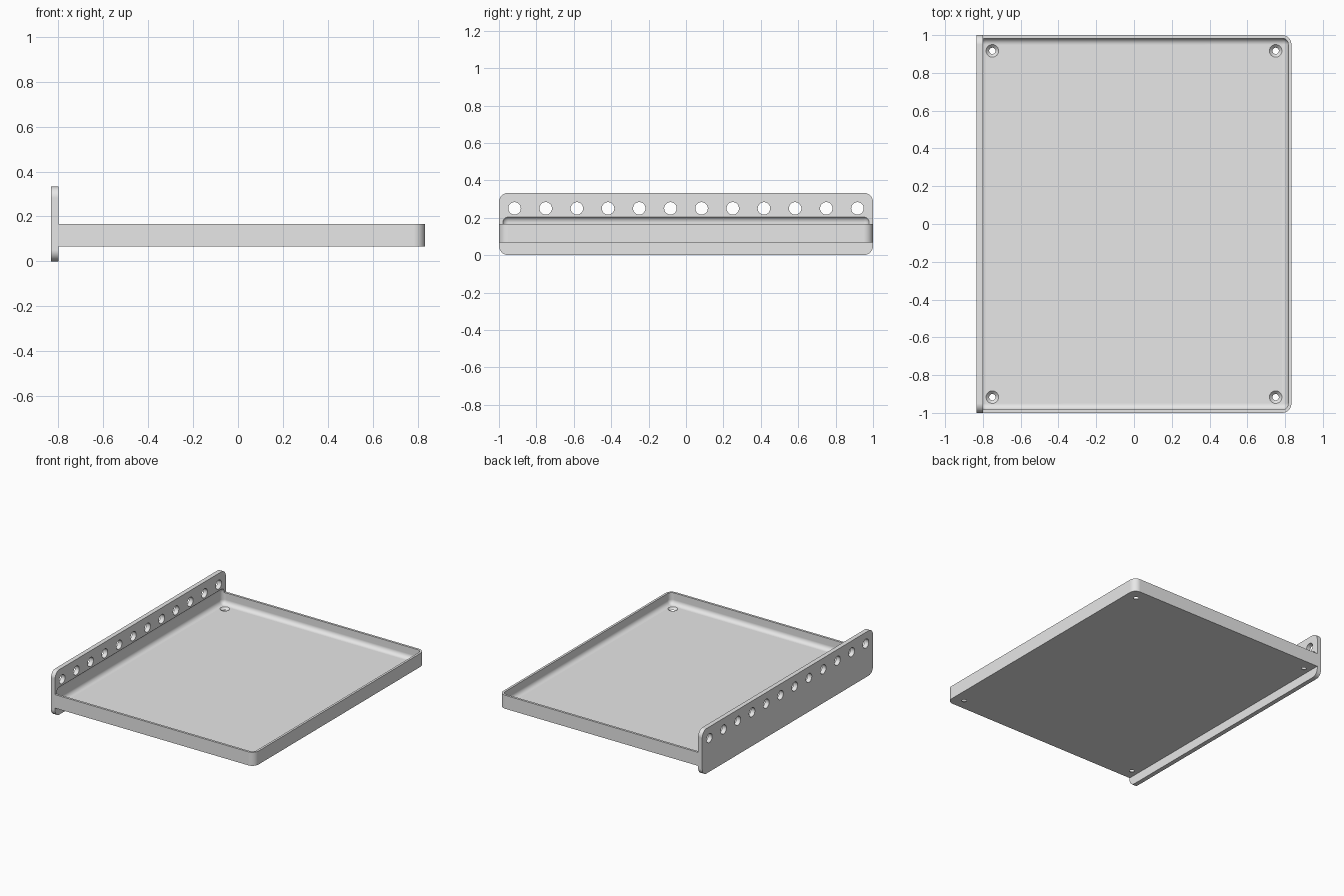
import bpy, bmesh, math
from mathutils import Matrix

cube = bpy.data.objects.get("Cube")
if cube:
    bpy.data.objects.remove(cube, do_unlink=True)

grey = bpy.data.materials.new("plain grey")
grey.use_nodes = True
grey.diffuse_color = (0.8, 0.8, 0.8, 1)
grey.node_tree.nodes["Principled BSDF"].inputs["Base Color"].default_value = grey.diffuse_color

UNIT = 1 / 120          # one millimetre of the part
WALL = 2 * UNIT
HALF_X, HALF_Y = 100 * UNIT, 1.0
TRAY_LOW, TRAY_TOP = 8 * UNIT, 20 * UNIT
PLATE_TOP = 40 * UNIT
PLATE_FACE = -HALF_X + 4 * UNIT
FLOOR = TRAY_LOW + WALL


def add_object(name, bm):
    mesh = bpy.data.meshes.new(name)
    bmesh.ops.recalc_face_normals(bm, faces=bm.faces)
    bm.to_mesh(mesh)
    bm.free()
    mesh.materials.append(grey)
    obj = bpy.data.objects.new(name, mesh)
    bpy.context.collection.objects.link(obj)
    return obj


def rounded_box(name, low, high, radius, pick, segments=8):
    """Box between two corners, rounding the edges chosen by pick(edge)."""
    bm = bmesh.new()
    bmesh.ops.create_cube(bm, size=1)
    for v in bm.verts:
        v.co = [a + (c + 0.5) * (b - a) for a, b, c in zip(low, high, v.co)]
    edges = [e for e in bm.edges if pick(e)]
    bmesh.ops.bevel(bm, geom=edges, offset=radius, segments=segments,
                    profile=0.5, affect='EDGES')
    return add_object(name, bm)


def along(edge, axis):
    d = edge.verts[1].co - edge.verts[0].co
    return abs(d[axis]) > 0.99 * d.length


def cone_cutters(name, centres, r_low, r_high, depth, rotation):
    bm = bmesh.new()
    for c in centres:
        bmesh.ops.create_cone(bm, cap_ends=True, segments=32, radius1=r_low,
                              radius2=r_high, depth=depth,
                              matrix=Matrix.Translation(c) @ rotation)
    return add_object(name, bm)


def cut_and_shade(obj, cutters):
    for cutter in cutters:
        mod = obj.modifiers.new("cut", 'BOOLEAN')
        mod.operation = 'DIFFERENCE'
        mod.solver = 'EXACT'
        mod.object = cutter
    graph = bpy.context.evaluated_depsgraph_get()
    mesh = bpy.data.meshes.new_from_object(obj.evaluated_get(graph))
    obj.modifiers.clear()
    obj.data = mesh
    mesh.name = obj.name
    mesh.polygons.foreach_set("use_smooth", [True] * len(mesh.polygons))
    mesh.set_sharp_from_angle(angle=math.radians(30))
    weighted = obj.modifiers.new("flat faces stay flat", 'WEIGHTED_NORMAL')
    weighted.keep_sharp = True


# Shallow tray with its two free corners rounded
tray = rounded_box("tray", (PLATE_FACE, -HALF_Y, TRAY_LOW), (HALF_X, HALF_Y, TRAY_TOP),
                   6 * UNIT, lambda e: along(e, 2) and e.verts[0].co.x > 0)

# Upright mounting plate along the right side
plate = rounded_box("mounting_plate", (-HALF_X, -HALF_Y, 0), (PLATE_FACE, HALF_Y, PLATE_TOP),
                    6 * UNIT, lambda e: along(e, 0))

# Rounded hollow, which also leaves a shallow groove in the plate
hollow = rounded_box("hollow_cutter", (-HALF_X + WALL, -HALF_Y + WALL, FLOOR),
                     (HALF_X - WALL, HALF_Y - WALL, 25 * UNIT),
                     4 * UNIT, lambda e: True)

# Countersunk holes in the tray corners
screws = cone_cutters("screw_hole_cutter",
                      [(sx * 0.75, sy * 110 * UNIT, TRAY_LOW + UNIT)
                       for sx in (-1, 1) for sy in (-1, 1)],
                      UNIT, 5 * UNIT, 4 * UNIT, Matrix())

# Row of round holes through the plate
row = cone_cutters("plate_hole_cutter",
                   [(-HALF_X + WALL, i * 20 * UNIT - 110 * UNIT, 30 * UNIT) for i in range(12)],
                   4 * UNIT, 4 * UNIT, 10 * UNIT, Matrix.Rotation(math.pi / 2, 4, 'Y'))

cut_and_shade(tray, [hollow, screws])
cut_and_shade(plate, [hollow, row])
for cutter in (hollow, screws, row):
    bpy.data.objects.remove(cutter, do_unlink=True)
